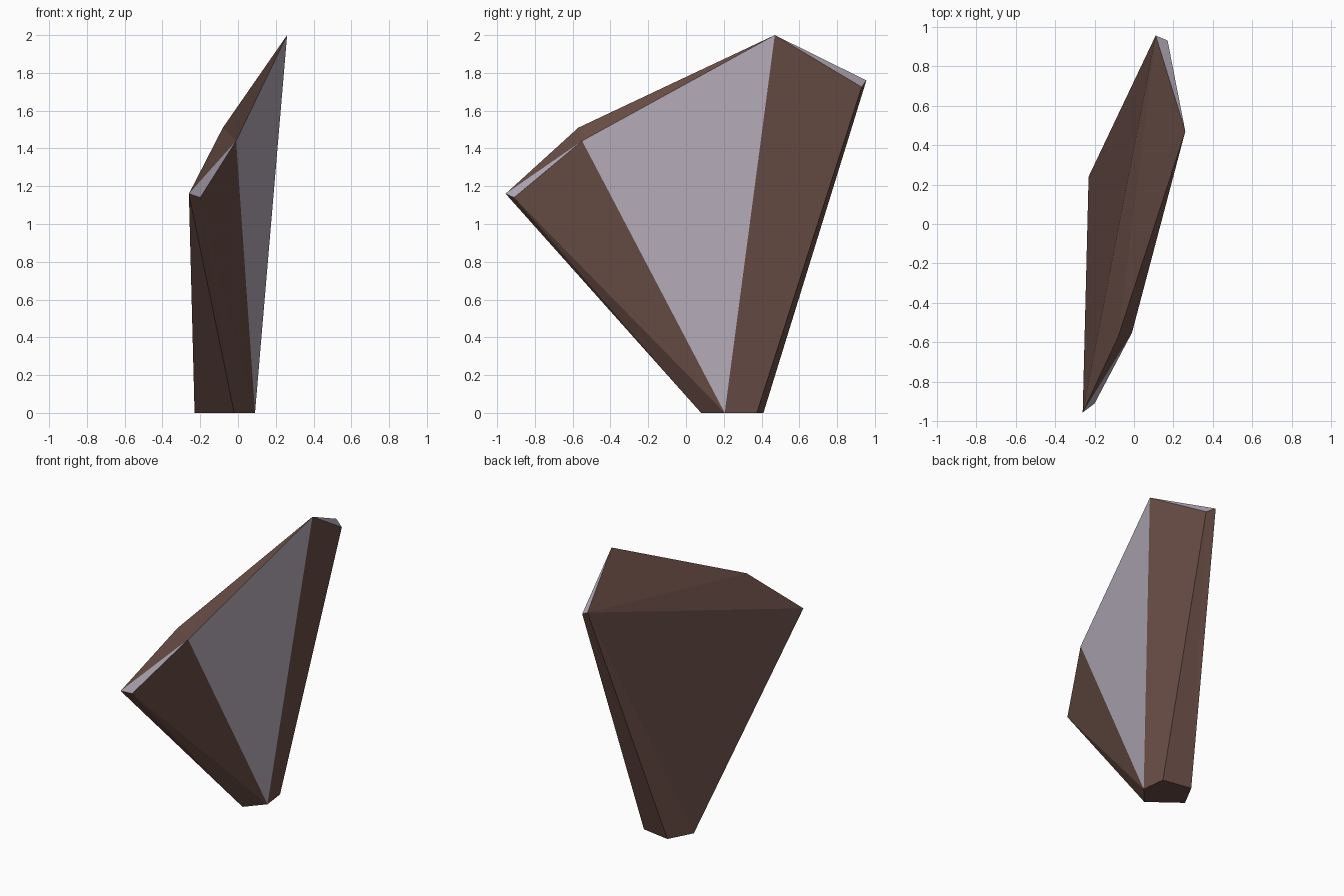
import bpy
import bmesh

if "Cube" in bpy.data.objects:
    bpy.data.objects.remove(bpy.data.objects["Cube"])


def material(name, color):
    mat = bpy.data.materials.new(name)
    mat.diffuse_color = (*color, 1.0)
    mat.use_nodes = True
    mat.node_tree.nodes["Principled BSDF"].inputs["Base Color"].default_value = mat.diffuse_color
    return mat


# Corners of the shard: upper crown (A-G) and the small standing base (p-t)
corners = {
    "A": (0.26, 0.47, 2.00),    # peak
    "B": (0.11, 0.955, 1.76),   # back tip
    "C": (0.17, 0.93, 1.725),
    "D": (-0.01, -0.55, 1.44),
    "E": (-0.08, -0.57, 1.51),
    "F": (-0.26, -0.955, 1.16),  # front tip
    "G": (-0.20, -0.91, 1.14),
    "p": (0.09, 0.205, 0.0),
    "q": (0.07, 0.375, 0.0),
    "r": (-0.14, 0.41, 0.0),
    "s": (-0.23, 0.24, 0.0),
    "t": (-0.02, 0.08, 0.0),
}

# Fracture planes, named by their corners
pale_faces = ["ADp", "ABC", "DFG"]
brown_faces = ["Apq", "AqC", "Cqr", "CrB", "Brs", "BsF", "Fst", "FtG",
               "Gtp", "GpD", "AED", "DEF", "ABE", "EBF", "pqrst"]

bm = bmesh.new()
verts = {key: bm.verts.new(co) for key, co in corners.items()}
for index, faces in enumerate((brown_faces, pale_faces)):
    for names in faces:
        face = bm.faces.new([verts[n] for n in names])
        face.material_index = index
bmesh.ops.recalc_face_normals(bm, faces=bm.faces[:])

# Flat-shaded rock shard with pale broken faces
mesh = bpy.data.meshes.new("rock_shard")
bm.to_mesh(mesh)
bm.free()
mesh.materials.append(material("dark brown stone", (0.147, 0.077, 0.063)))
mesh.materials.append(material("pale lilac stone", (0.47, 0.42, 0.50)))
shard = bpy.data.objects.new("rock_shard", mesh)
bpy.context.collection.objects.link(shard)
